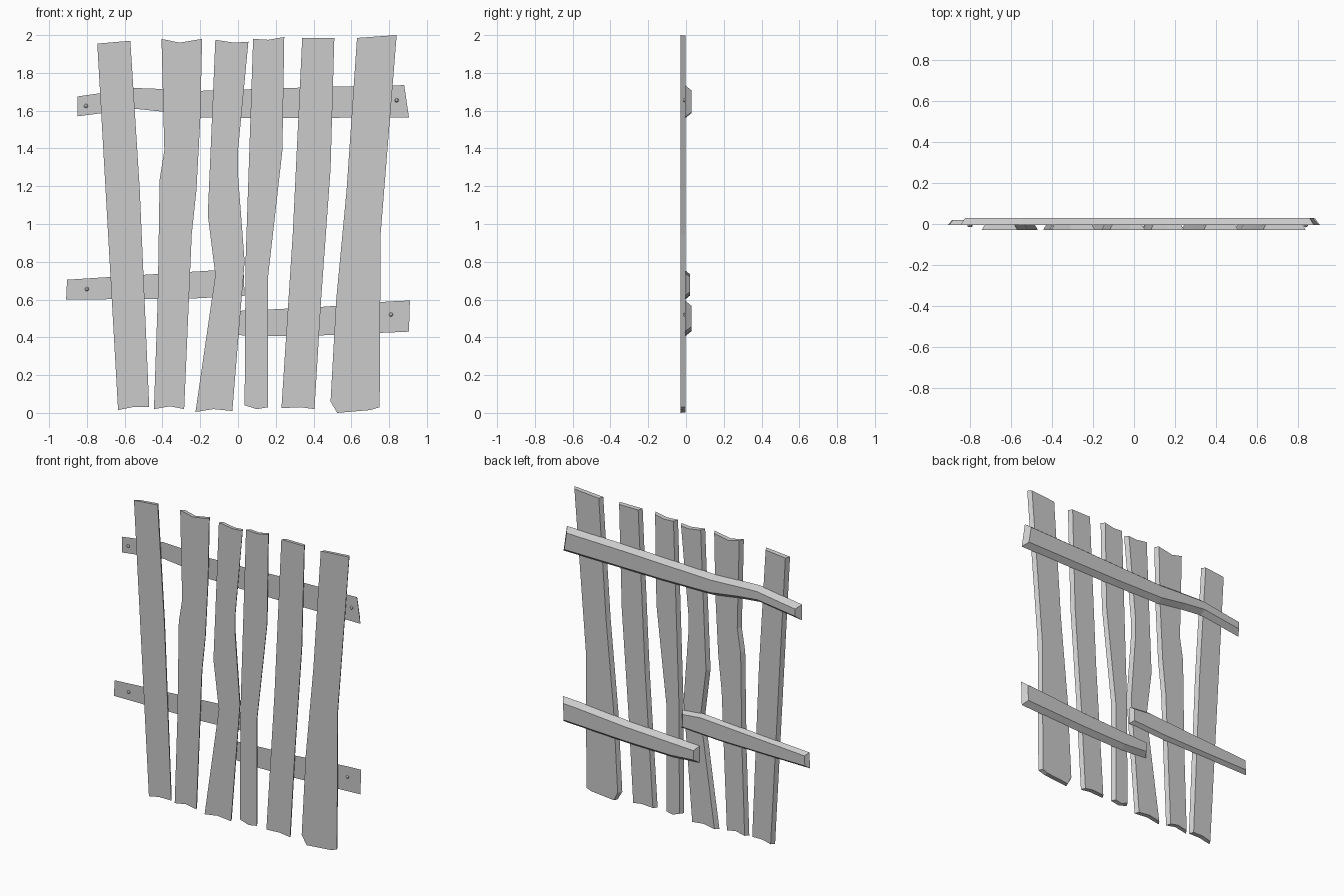
import bpy, bmesh
from mathutils import Vector, Matrix

default_cube = bpy.data.objects.get("Cube")
if default_cube:
    bpy.data.objects.remove(default_cube, do_unlink=True)

# Single weathered grey for everything
grey = bpy.data.materials.new("weathered_grey")
grey.use_nodes = True
grey.diffuse_color = (0.6, 0.6, 0.6, 1)
grey.node_tree.nodes["Principled BSDF"].inputs["Base Color"].default_value = grey.diffuse_color


def add_object(name, bm):
    bmesh.ops.recalc_face_normals(bm, faces=bm.faces)
    mesh = bpy.data.meshes.new(name)
    bm.to_mesh(mesh)
    bm.free()
    mesh.materials.append(grey)
    obj = bpy.data.objects.new(name, mesh)
    bpy.context.collection.objects.link(obj)
    return obj


def shrink(points, inset_x, inset_z):
    """Move a clockwise outline inwards along its corner normals."""
    result = []
    for i, point in enumerate(points):
        before = (point - points[i - 1]).normalized()
        after = (points[(i + 1) % len(points)] - point).normalized()
        normal_in = Vector((before.y, -before.x))
        normal_out = Vector((after.y, -after.x))
        shift = (normal_in + normal_out) / (1 + normal_in.dot(normal_out))
        result.append(point + Vector((shift.x * inset_x, shift.y * inset_z)))
    return result


def board(name, outline, front, back, inset_x, inset_z):
    """Board with a full front outline and a slightly smaller back."""
    points = [Vector(p) for p in outline]
    bm = bmesh.new()
    front_ring = [bm.verts.new((p.x, front, p.y)) for p in points]
    back_ring = [bm.verts.new((p.x, back, p.y)) for p in shrink(points, inset_x, inset_z)]
    bm.faces.new(front_ring)
    bm.faces.new(back_ring)
    for i in range(len(points)):
        bm.faces.new((front_ring[i - 1], front_ring[i], back_ring[i], back_ring[i - 1]))
    return add_object(name, bm)


# Upright planks: outlines run clockwise from the top left corner
planks = {
    "plank_far_right": [
        (-.745, 1.955), (-.57, 1.97), (-.52, 1.18), (-.47, .03),
        (-.56, .03), (-.635, .015)],
    "plank_mid_right": [
        (-.405, 1.98), (-.31, 1.96), (-.19, 1.98), (-.2, 1.55), (-.22, 1.18),
        (-.245, .945), (-.285, .02), (-.36, .035), (-.445, .02),
        (-.425, .6), (-.415, 1.235), (-.39, 1.39)],
    "plank_inner_right": [
        (-.12, 1.975), (-.02, 1.96), (.055, 1.965), (0, 1.39), (0, 1.26),
        (.035, .8), (-.03, .01), (-.13, .02), (-.225, .005),
        (-.12, .73), (-.16, 1.05), (-.145, 1.39)],
    "plank_inner_left": [
        (.08, 1.98), (.16, 1.975), (.245, 1.99), (.235, 1.39), (.2, 1.08),
        (.16, .73), (.16, .03), (.1, .02), (.035, .04), (.04, .8)],
    "plank_mid_left": [
        (.34, 1.985), (.51, 1.985), (.49, 1.29), (.44, .6), (.405, .02),
        (.33, .03), (.23, .025), (.29, .95)],
    "plank_far_left": [
        (.63, 1.985), (.84, 2), (.755, .945), (.75, .03), (.7, .015),
        (.525, 0), (.49, .06), (.52, .6), (.575, 1.18)],
}
for name, outline in planks.items():
    board(name, outline, front=-.03, back=-.003, inset_x=.015, inset_z=.003)

# Cross rails behind the planks, with chamfered backs
top_rail = [
    (-.85, 1.675), (-.745, 1.69), (-.545, 1.72), (-.41, 1.715), (-.2, 1.705),
    (.43, 1.725), (.88, 1.735), (.905, 1.565), (.17, 1.56), (-.2, 1.565),
    (-.4, 1.595), (-.545, 1.61), (-.85, 1.57)]
lower_right_rail = [
    (-.905, .705), (-.12, .755), (.03, .74), (.035, .62), (-.25, .605), (-.91, .6)]
lower_left_rail = [
    (-.1, .535), (.43, .56), (.8, .59), (.91, .595), (.905, .43),
    (.43, .41), (.1, .405), (-.1, .42)]
board("top_rail", top_rail, front=-.005, back=.03, inset_x=.025, inset_z=.028)
board("lower_right_rail", lower_right_rail, front=-.005, back=.02, inset_x=.02, inset_z=.02)
board("lower_left_rail", lower_left_rail, front=-.005, back=.03, inset_x=.025, inset_z=.028)

# Nail heads near the rail ends
nails = {
    "nail_top_right": (-.805, 1.625),
    "nail_top_left": (.84, 1.655),
    "nail_lower_right": (-.8, .655),
    "nail_lower_left": (.81, .52),
}
for name, (x, z) in nails.items():
    bm = bmesh.new()
    place = Matrix.Translation((x, -.005, z)) @ Matrix.Rotation(1.5708, 4, "X")
    bmesh.ops.create_uvsphere(bm, u_segments=8, v_segments=6, radius=.011, matrix=place)
    add_object(name, bm)
